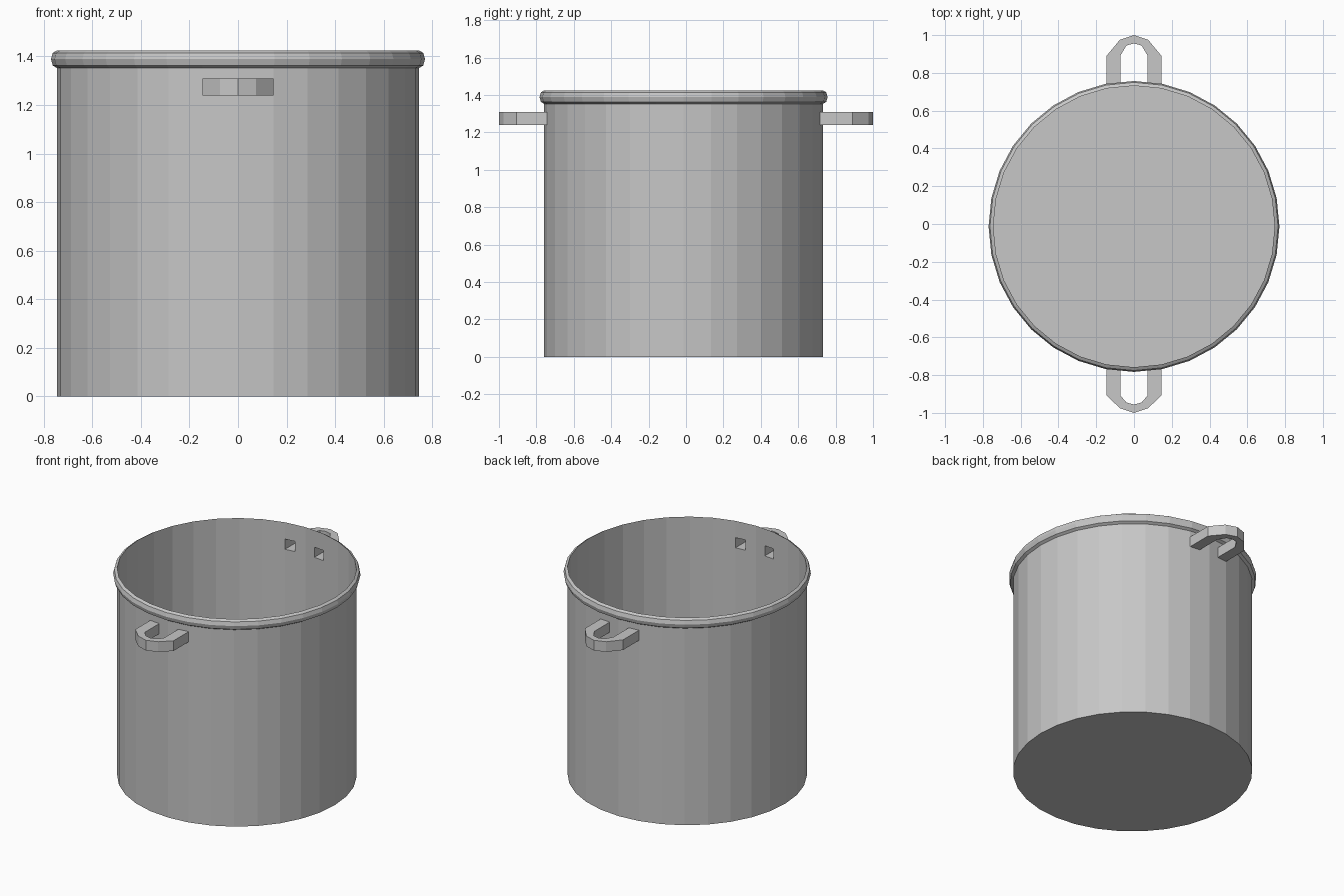
import bpy, bmesh, math

if "Cube" in bpy.data.objects:
    bpy.data.objects.remove(bpy.data.objects["Cube"])

SIDES = 32
RADIUS = 0.745
CENTRE_Y = -0.013
HANDLE_LOW, HANDLE_HIGH = 1.24, 1.31
RIM_LOW, RIM_HIGH = 1.352, 1.425
STEP = 2 * math.pi / SIDES
OUTER_X = RADIUS * math.sin(STEP)
INNER_X = OUTER_X / 2

steel = bpy.data.materials.new("grey steel")
steel.use_nodes = True
colour = (0.57, 0.57, 0.57, 1)
steel.diffuse_color = colour
steel.node_tree.nodes["Principled BSDF"].inputs["Base Color"].default_value = colour


def finish(bm, name):
    """Turn the bmesh into a flat shaded steel object."""
    mesh = bpy.data.meshes.new(name)
    bm.to_mesh(mesh)
    bm.free()
    mesh.materials.append(steel)
    obj = bpy.data.objects.new(name, mesh)
    bpy.context.collection.objects.link(obj)
    return obj


def ring(bm, radius, z):
    return [bm.verts.new((radius * math.cos(i * STEP),
                          radius * math.sin(i * STEP) + CENTRE_Y, z))
            for i in range(SIDES)]


def bridge(bm, low, high):
    n = len(low)
    for i in range(n):
        j = (i + 1) % n
        bm.faces.new((low[i], low[j], high[j], high[i]))


# Thin pot wall with a closed base
bm = bmesh.new()
rings = [ring(bm, RADIUS, z) for z in (0, HANDLE_LOW, HANDLE_HIGH, RIM_HIGH)]
for low, high in zip(rings, rings[1:]):
    bridge(bm, low, high)
bm.faces.new(rings[0][::-1])


def in_handle_band(face):
    c = face.calc_center_median()
    return HANDLE_LOW < c.z < HANDLE_HIGH and abs(c.x) < OUTER_X


# Openings where the hollow handles join the wall
for x in (-INNER_X, INNER_X):
    faces = [f for f in bm.faces if in_handle_band(f)]
    edges = {e for f in faces for e in f.edges}
    verts = {v for f in faces for v in f.verts}
    bmesh.ops.bisect_plane(bm, geom=faces + list(edges) + list(verts),
                           plane_co=(x, 0, 0), plane_no=(1, 0, 0))
openings = [f for f in bm.faces
            if in_handle_band(f) and abs(f.calc_center_median().x) > INNER_X]
bmesh.ops.delete(bm, geom=openings, context='FACES')
finish(bm, "pot_body")

# Rolled rim, half an octagon in section
bm = bmesh.new()
mid, half = (RIM_LOW + RIM_HIGH) / 2, (RIM_HIGH - RIM_LOW) / 2
angles = [math.radians(a) for a in (-90, -45, 0, 45, 90)]
rings = [ring(bm, RADIUS + 0.025 * math.cos(a), mid + half * math.sin(a))
         for a in angles]
for low, high in zip(rings, rings[1:]):
    bridge(bm, low, high)
finish(bm, "rim")


# Hollow loop handles, open where they meet the wall
def handle(name, side, bend_y):
    wall_outer = RADIUS * math.cos(STEP) + side * CENTRE_Y
    wall_inner = RADIUS * (1 + math.cos(STEP)) / 2 + side * CENTRE_Y
    path = [((OUTER_X, wall_outer), (INNER_X, wall_inner)),
            ((OUTER_X, bend_y), (INNER_X, bend_y)),
            ((0.075, 0.975), (0.04, 0.945)),
            ((0, 1.0), (0, 0.956))]
    path += [tuple((-x, y) for x, y in pair) for pair in path[-2::-1]]
    bm = bmesh.new()
    sections = []
    for (ox, oy), (ix, iy) in path:
        corners = ((ox, oy, HANDLE_LOW), (ox, oy, HANDLE_HIGH),
                   (ix, iy, HANDLE_HIGH), (ix, iy, HANDLE_LOW))
        sections.append([bm.verts.new((x, side * y, z)) for x, y, z in corners])
    for a, b in zip(sections, sections[1:]):
        bridge(bm, a, b)
    # Make every face point out of the tube
    bmesh.ops.recalc_face_normals(bm, faces=bm.faces[:])
    top = max(bm.faces, key=lambda f: f.calc_center_median().z)
    if top.normal.z < 0:
        bmesh.ops.reverse_faces(bm, faces=bm.faces[:])
    finish(bm, name)


handle("front_handle", -1, 0.907)
handle("back_handle", 1, 0.89)
